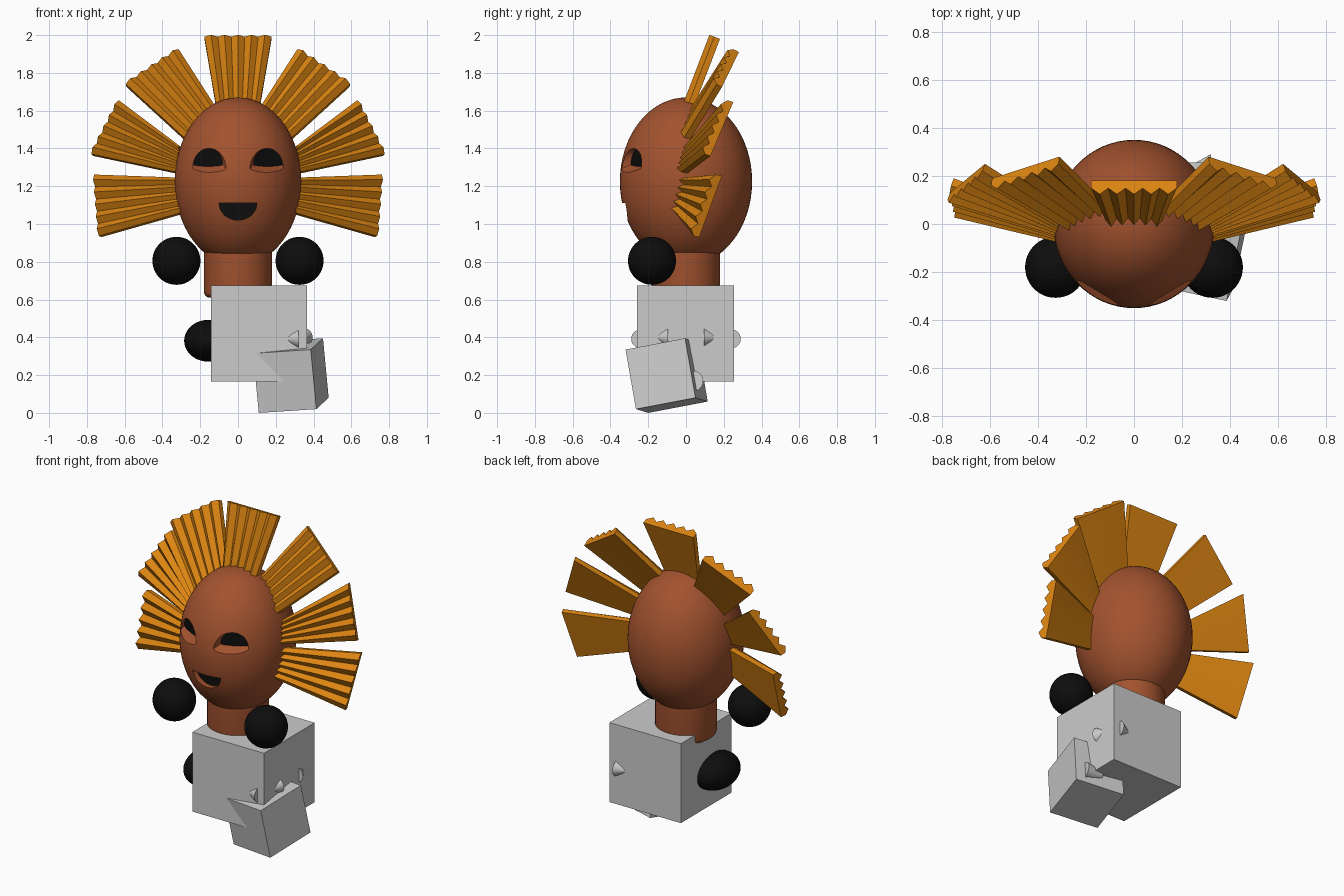
import bpy, bmesh, math
from mathutils import Vector, Matrix

if "Cube" in bpy.data.objects:
    bpy.data.objects.remove(bpy.data.objects["Cube"])


def material(name, rgb):
    m = bpy.data.materials.new(name)
    m.diffuse_color = (*rgb, 1)
    m.use_nodes = True
    m.node_tree.nodes["Principled BSDF"].inputs["Base Color"].default_value = m.diffuse_color
    return m


CLAY = material("clay brown", (0.36, 0.085, 0.028))
ORANGE = material("orange", (0.72, 0.235, 0.006))
BLACK = material("black", (0.004, 0.004, 0.004))
GREY = material("light grey", (0.6, 0.6, 0.6))


def finish(name, bm, mats, smooth=False):
    bmesh.ops.recalc_face_normals(bm, faces=bm.faces)
    me = bpy.data.meshes.new(name)
    bm.to_mesh(me)
    bm.free()
    ob = bpy.data.objects.new(name, me)
    bpy.context.collection.objects.link(ob)
    for m in mats:
        me.materials.append(m)
    if smooth:
        bpy.ops.object.select_all(action='DESELECT')
        ob.select_set(True)
        bpy.context.view_layer.objects.active = ob
        bpy.ops.object.shade_smooth_by_angle(angle=math.radians(35))
    return ob


def ellipsoid(name, loc, radii, mat, seg=48):
    bm = bmesh.new()
    bmesh.ops.create_uvsphere(bm, u_segments=seg, v_segments=seg // 2, radius=1,
                              matrix=Matrix.Translation(loc) @ Matrix.Diagonal((*radii, 1)))
    return finish(name, bm, [mat], True)


def frustum(name, loc, axis, r1=0.05, r2=0.012, depth=0.07):
    bm = bmesh.new()
    rot = Vector(axis).to_track_quat('Z', 'Y').to_matrix().to_4x4()
    bmesh.ops.create_cone(bm, cap_ends=True, segments=24, radius1=r1, radius2=r2,
                          depth=depth, matrix=Matrix.Translation(loc) @ rot)
    return finish(name, bm, [GREY], True)


def loft(name, floor, front):
    """Closed solid between two outlines; the floor cap gets the second material."""
    bm = bmesh.new()
    a = [bm.verts.new(p) for p in floor]
    b = [bm.verts.new(p) for p in front]
    bm.faces.new(a).material_index = 1
    bm.faces.new(b[::-1])
    n = len(a)
    for i in range(n):
        j = (i + 1) % n
        bm.faces.new((a[i], b[i], b[j], a[j]))
    return finish(name, bm, [CLAY, BLACK])


def half_disc(hw, height, sag, n=16):
    """Half disc outline, arc on one side, gentle sag on the other."""
    arc = [(hw * math.cos(math.pi * i / n), height * math.sin(math.pi * i / n)) for i in range(n + 1)]
    base = [(-hw * math.cos(math.pi * i / 8), -sag * math.sin(math.pi * i / 8)) for i in range(1, 8)]
    return arc + base


# head with carved eyes and mouth
head = ellipsoid("head", (0, 0, 1.225), (0.335, 0.35, 0.445), CLAY, 64)
head.data.materials.append(BLACK)


def eye_ring(side, depth, shift, hw, z0):
    yaw = math.radians(28)
    u = Vector((math.cos(yaw), math.sin(yaw), 0))
    n = Vector((math.sin(yaw), -math.cos(yaw), 0))
    pts = []
    for s, h in half_disc(hw, 1.4 - z0, 0.01):
        p = Vector((0.15, -0.30, z0 + h)) + u * (s + shift) + n * depth
        pts.append((p.x * side, p.y, p.z))
    return pts


cutters = [loft(f"eye_cutter_{tag}",
                eye_ring(side, -0.04, 0.03, 0.087, 1.315),
                eye_ring(side, 0.06, -0.045, 0.13, 1.25))
           for side, tag in ((-1, "left"), (1, "right"))]
mouth = half_disc(0.1, -0.09, 0.0)[:17]
cutters.append(loft("mouth_cutter", [(x, -0.275, 1.11 + z) for x, z in mouth],
                    [(x, -0.45, 1.11 + z) for x, z in mouth]))
bpy.ops.object.select_all(action='DESELECT')
head.select_set(True)
bpy.context.view_layer.objects.active = head
for c in cutters:
    mod = head.modifiers.new(c.name, 'BOOLEAN')
    mod.operation = 'DIFFERENCE'
    mod.solver = 'EXACT'
    mod.object = c
    bpy.ops.object.modifier_apply(modifier=mod.name)
for c in cutters:
    bpy.data.objects.remove(c)
bpy.ops.object.shade_smooth_by_angle(angle=math.radians(35))

# neck with rounded lower rim
bm = bmesh.new()
bmesh.ops.create_cone(bm, cap_ends=True, segments=48, radius1=0.18, radius2=0.18, depth=0.30,
                      matrix=Matrix.Translation((0, 0, 0.76)))
rim = [e for e in bm.edges if all(v.co.z < 0.7 for v in e.verts)]
bmesh.ops.bevel(bm, geom=rim, offset=0.03, segments=4, profile=0.5, affect='EDGES')
finish("neck", bm, [CLAY], True)


# pleated hair fans: flat back, folded front
def fan(name, a, b, c, d, pleats=5, valley=0.033, ridge=0.06):
    a, b, c, d = map(Vector, (a, b, c, d))
    a, b = a + (a - c) * 0.08, b + (b - d) * 0.08
    n = (b - a).cross(c - a).normalized()
    if n.y > 0:
        n = -n
    bm = bmesh.new()
    steps = pleats * 2
    rows = []
    for i in range(steps + 1):
        t = i / steps
        lift = n * (ridge if i % 2 else valley)
        p, q = a.lerp(b, t), c.lerp(d, t)
        rows.append([bm.verts.new(v) for v in (p, q, q + lift, p + lift)])
    for r, s in zip(rows, rows[1:]):
        for k in range(4):
            m = (k + 1) % 4
            bm.faces.new((r[k], r[m], s[m], s[k]))
    bm.faces.new(rows[0])
    bm.faces.new(rows[-1][::-1])
    finish(name, bm, [ORANGE])


fan("hair_fan_top", (-0.12, 0.05, 1.64), (0.12, 0.05, 1.64), (-0.178, 0.18, 1.98), (0.178, 0.18, 1.98))
side_fans = {
    "upper": ((0.13, 0.10, 1.63), (0.30, 0.03, 1.46), (0.31, 0.28, 1.91), (0.59, 0.19, 1.725)),
    "middle": ((0.32, 0.06, 1.42), (0.34, 0.01, 1.27), (0.62, 0.25, 1.645), (0.765, 0.13, 1.36)),
    "lower": ((0.33, 0.03, 1.24), (0.32, -0.02, 1.045), (0.75, 0.19, 1.255), (0.725, 0.07, 0.93)),
}
for side, tag in ((-1, "left"), (1, "right")):
    for level, pts in side_fans.items():
        fan(f"hair_fan_{level}_{tag}", *[(x * side, y, z) for x, y, z in pts])
    ellipsoid(f"ball_{tag}", (0.326 * side, -0.18, 0.805), (0.127,) * 3, BLACK)

# oval on the side of the body
ellipsoid("side_oval", (-0.16, -0.08, 0.382), (0.125, 0.17, 0.11), BLACK)


# boxes from a centre and three edge vectors
def box(name, centre, u, v, w):
    m = Matrix((u, v, w)).transposed().to_4x4()
    bm = bmesh.new()
    bmesh.ops.create_cube(bm, size=1, matrix=Matrix.Translation(centre) @ m)
    finish(name, bm, [GREY])


box("body_block", (0.112, -0.002, 0.42), (0.508, 0, 0), (0, 0.514, 0), (0, 0, 0.51))
centre = Vector((0.28, -0.1025, 0.1975))
u, v, w = Vector((0.305, -0.065, 0.02)), Vector((0.065, 0.315, 0.06)), Vector((-0.03, -0.055, 0.315))
box("lower_block", centre, u, v, w)

# small pegs on the blocks
for s, tag in ((-1, "front"), (1, "back")):
    frustum(f"peg_{tag}", (0.285, 0.24 * s, 0.392), (-1, 0, 0))
    frustum(f"side_peg_{tag}", (0.345, 0.13 * s, 0.4), (0, s, 0))
frustum("lower_peg", centre + v * 0.47 - w * 0.2 + u * 0.12, -u, 0.055, 0.025, 0.11)
